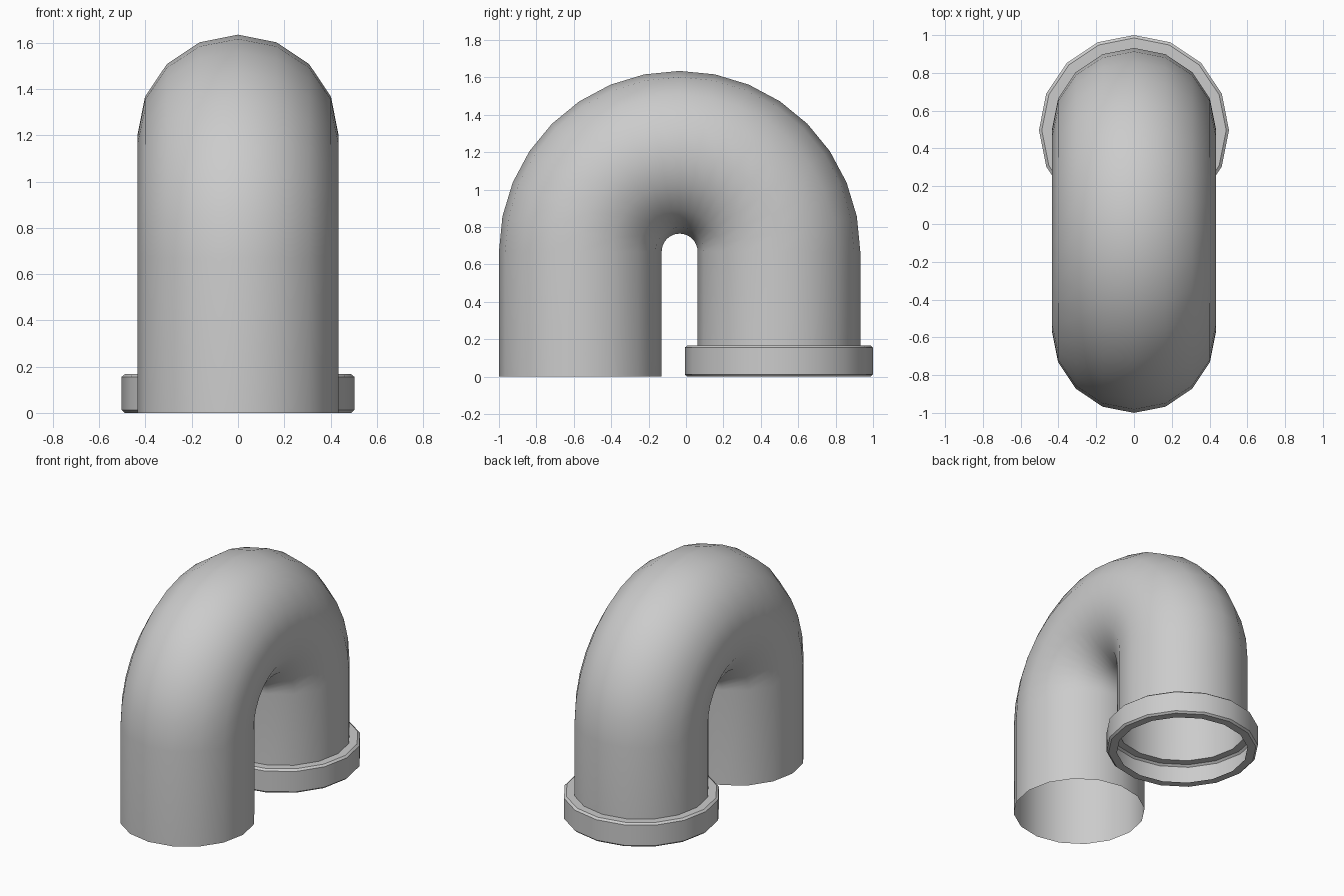
import bpy, bmesh
from math import pi, radians
from mathutils import Matrix, Vector

if "Cube" in bpy.data.objects:
    bpy.data.objects.remove(bpy.data.objects["Cube"], do_unlink=True)

SIDES = 16
PIPE_R = 0.435
BEND_Y, BEND_Z, BEND_R = -0.034, 0.669, 0.531
COLLAR_TOP = 0.168

grey = bpy.data.materials.new("plain grey")
grey.use_nodes = True
colour = (0.6, 0.6, 0.6, 1)
grey.diffuse_color = colour
grey.node_tree.nodes["Principled BSDF"].inputs["Base Color"].default_value = colour


def finish(bm, name):
    """Turn a bmesh into a smooth-shaded object with sharp edges kept."""
    bmesh.ops.remove_doubles(bm, verts=bm.verts, dist=0.0005)
    bmesh.ops.recalc_face_normals(bm, faces=bm.faces)
    mesh = bpy.data.meshes.new(name)
    bm.to_mesh(mesh)
    bm.free()
    obj = bpy.data.objects.new(name, mesh)
    bpy.context.collection.objects.link(obj)
    mesh.materials.append(grey)
    bpy.ops.object.select_all(action="DESELECT")
    obj.select_set(True)
    bpy.context.view_layer.objects.active = obj
    bpy.ops.object.shade_smooth_by_angle(angle=radians(35))
    return obj


def extrude_to(bm, edges, z):
    """Extrude a horizontal rim to height z and return the new rim."""
    geom = bmesh.ops.extrude_edge_only(bm, edges=edges)["geom"]
    for v in geom:
        if isinstance(v, bmesh.types.BMVert):
            v.co.z = z
    return [e for e in geom if isinstance(e, bmesh.types.BMEdge)]


# U-bend pipe: open front leg, half-turn bend, back leg ending at the collar
bm = bmesh.new()
bmesh.ops.create_circle(bm, segments=SIDES, radius=PIPE_R,
                        matrix=Matrix.Translation((0, BEND_Y - BEND_R, 0)))
rim = extrude_to(bm, bm.edges[:], BEND_Z)
spun = bmesh.ops.spin(bm, geom=rim, cent=(0, BEND_Y, BEND_Z), axis=(-1, 0, 0),
                      angle=pi, steps=16, use_duplicate=False)["geom_last"]
rim = [e for e in spun if isinstance(e, bmesh.types.BMEdge)]
extrude_to(bm, rim, COLLAR_TOP)
finish(bm, "bent_pipe")

# Hollow collar with chamfered rims, open towards the pipe
bm = bmesh.new()
profile = [(PIPE_R, 0), (0.49, 0), (0.503, 0.012), (0.503, 0.156),
           (0.488, COLLAR_TOP), (PIPE_R, COLLAR_TOP)]
verts = [bm.verts.new((r, 0, z)) for r, z in profile]
edges = [bm.edges.new(pair) for pair in zip(verts, verts[1:])]
bmesh.ops.spin(bm, geom=verts + edges, cent=(0, 0, 0), axis=(0, 0, 1),
               angle=2 * pi, steps=SIDES, use_duplicate=False)
collar = finish(bm, "pipe_collar")
collar.location = Vector((0, BEND_Y + BEND_R, 0))
